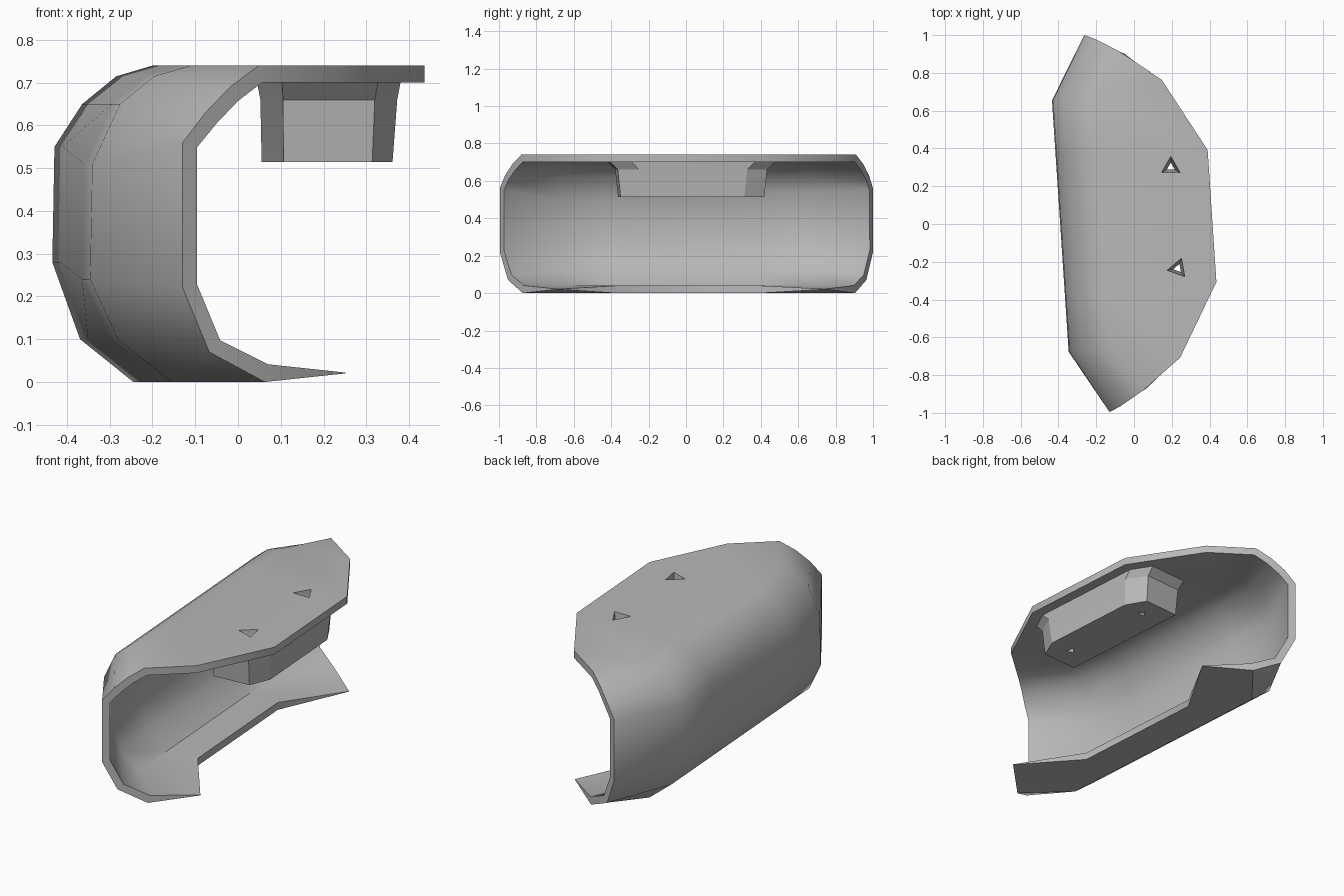
import bpy, bmesh, math
from mathutils import Matrix, Vector

cube = bpy.data.objects.get("Cube")
if cube:
    bpy.data.objects.remove(cube, do_unlink=True)

# The whole part sits slightly turned about the vertical
PLACE = Matrix.Rotation(math.radians(3.8), 4, 'Z') @ Matrix.Translation((0, 0.015, 0))

grey = bpy.data.materials.new("plain grey")
grey.use_nodes = True
grey.diffuse_color = (0.48, 0.48, 0.48, 1)
grey.node_tree.nodes["Principled BSDF"].inputs["Base Color"].default_value = grey.diffuse_color


def finish(name, bm):
    mesh = bpy.data.meshes.new(name)
    bm.to_mesh(mesh)
    bm.free()
    obj = bpy.data.objects.new(name, mesh)
    bpy.context.collection.objects.link(obj)
    mesh.materials.append(grey)
    return obj


def activate(obj):
    bpy.ops.object.select_all(action='DESELECT')
    obj.select_set(True)
    bpy.context.view_layer.objects.active = obj


# Shell: half columns from the open end towards the middle, mirrored along y
section = [(-.155, .74), (-.24, .715), (-.32, .65), (-.385, .53),
           (-.39, .26), (-.325, .10), (-.2, 0)]
top_end, low_end = (-.01, .897, .74), (.005, .89, 0)
end_rim = [top_end, top_end, (-.08, .94, .69), (-.14, .975, .63), (-.195, 1.0, .56),
           (-.195, 1.0, .22), (-.13, .96, .07), low_end, low_end]


def column(v, top, bottom):
    return [top] + [(u, v, z) for u, z in section] + [bottom]


tip = (.205, .715, .02)
half = [end_rim,
        column(.667, (.197, .737, .74), tip),
        column(.385, (.415, .35, .74), (-.01, .385, 0))]


def tilted(col, side):
    # the upright side wall runs slightly uphill towards the back
    out = []
    for i, (u, v, z) in enumerate(col):
        lift = .02 * side if col is not end_rim and i in (4, 5) else 0
        out.append((u, side * v, z + lift))
    return out


columns = [tilted(c, -1) for c in half] + [tilted(c, 1) for c in reversed(half)]
bm = bmesh.new()
grid = [[bm.verts.new(PLACE @ Vector(p)) for p in c] for c in columns]
for a, b in zip(grid, grid[1:]):
    for i in range(len(a) - 1):
        bm.faces.new((a[i], b[i], b[i + 1], a[i + 1]))
bmesh.ops.remove_doubles(bm, verts=bm.verts[:], dist=.0005)
shell = finish("curved_shell", bm)

# Wall thickness, tapering to nothing at the lip tips
group = shell.vertex_groups.new(name="wall")
for v in shell.data.vertices:
    at_tip = abs(v.co.z - tip[2]) < .001
    group.add([v.index], 0 if at_tip else 1, 'REPLACE')
wall = shell.modifiers.new("wall", 'SOLIDIFY')
wall.thickness = .04
wall.offset = -1
wall.use_even_offset = True
wall.vertex_group = "wall"
wall.thickness_vertex_group = .05

# Block under the top plate: lofted outlines with chamfered outer corners
bm = bmesh.new()


def block_ring(inner, outer, chamfer, length, z):
    pts = [(inner, -length), (chamfer, -length), (outer, -length + .11),
           (outer, length - .11), (chamfer, length), (inner, length)]
    return [bm.verts.new(PLACE @ Vector((u, v, z))) for u, v in pts]


rings = [block_ring(.082, .345, .29, .385, .515),
         block_ring(.08, .355, .295, .4, .66),
         block_ring(.075, .36, .30, .44, .701)]
for a, b in zip(rings, rings[1:]):
    for i in range(len(a)):
        j = (i + 1) % len(a)
        bm.faces.new((a[i], a[j], b[j], b[i]))
bm.faces.new(rings[0][::-1])
bm.faces.new(rings[-1])
bmesh.ops.recalc_face_normals(bm, faces=bm.faces[:])
block = finish("mounting_block", bm)

# Tapered three-sided holes through plate and block
bm = bmesh.new()
for x, y, turn in ((.195, .30, 0), (.232, -.235, -20)):
    bmesh.ops.create_cone(bm, cap_ends=True, segments=3, radius1=.02, radius2=.06,
                          depth=.28,
                          matrix=Matrix.Translation((x, y, .62))
                          @ Matrix.Rotation(math.radians(turn - 90), 4, 'Z'))
# turn each triangle so that a corner points along +x
for v in bm.verts:
    cx, cy = (.195, .30) if v.co.y > 0 else (.232, -.235)
    dx, dy = v.co.x - cx, v.co.y - cy
    v.co.x, v.co.y = cx - dy, cy + dx
cutter = finish("hole_cutter", bm)
cutter.hide_render = True

for obj in (shell, block):
    hole = obj.modifiers.new("holes", 'BOOLEAN')
    hole.operation = 'DIFFERENCE'
    hole.solver = 'EXACT'
    hole.object = cutter
    activate(obj)
    for name in [m.name for m in obj.modifiers]:
        bpy.ops.object.modifier_apply(modifier=name)
    bpy.ops.object.shade_smooth_by_angle(angle=math.radians(35 if obj is shell else 10))
bpy.data.objects.remove(cutter, do_unlink=True)
